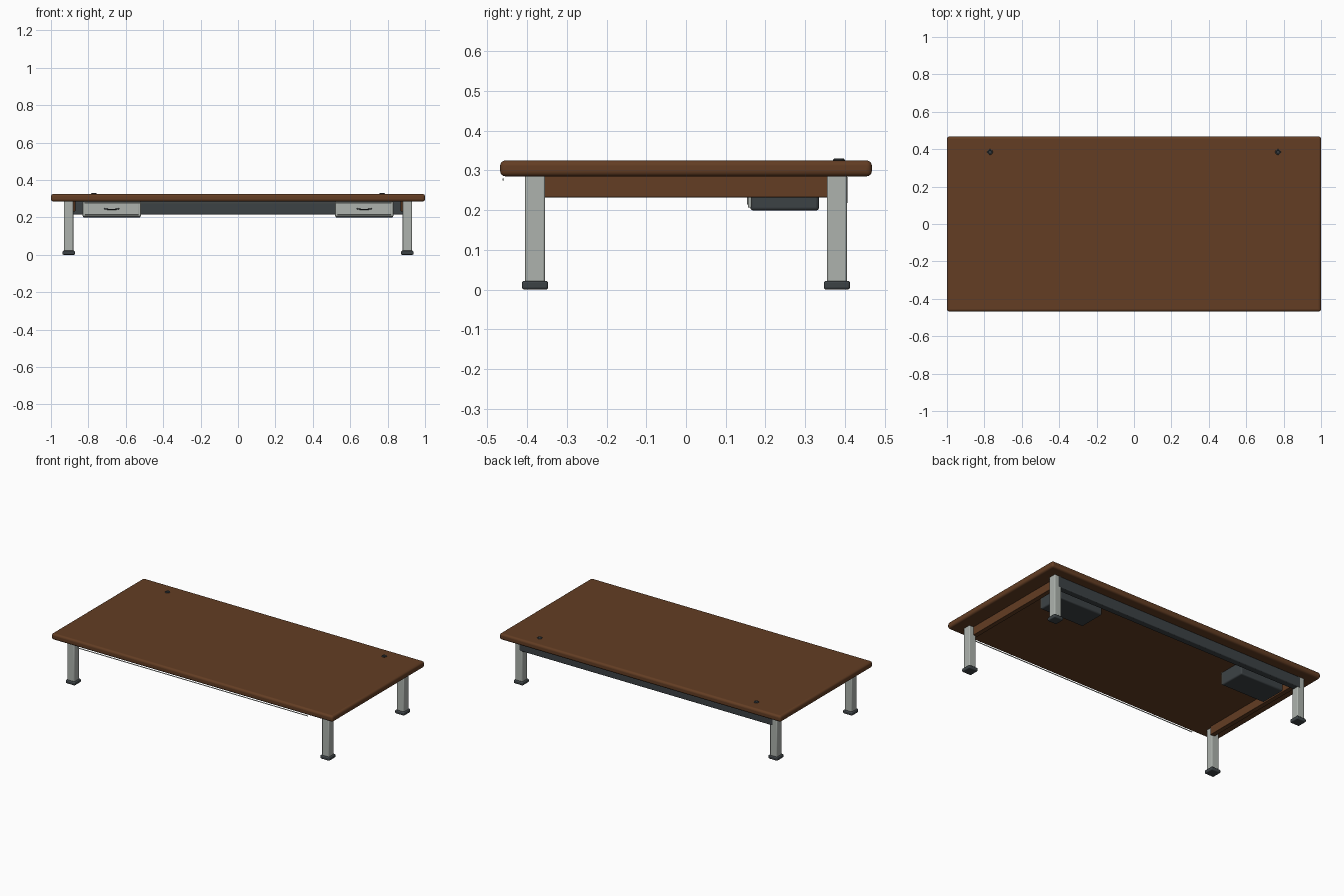
import bpy
import math

cube = bpy.data.objects.get("Cube")
if cube:
    bpy.data.objects.remove(cube, do_unlink=True)


def make_material(name, rgb):
    mat = bpy.data.materials.new(name)
    mat.use_nodes = True
    colour = (*rgb, 1)
    mat.diffuse_color = colour
    mat.node_tree.nodes["Principled BSDF"].inputs["Base Color"].default_value = colour
    return mat


wood = make_material("brown wood", (0.125, 0.047, 0.017))
metal = make_material("pale metal", (0.42, 0.45, 0.42))
dark = make_material("charcoal", (0.046, 0.055, 0.06))
glow = make_material("pale light", (0.75, 0.8, 0.75))


def finish(name, mat):
    obj = bpy.context.object
    obj.name = name
    obj.data.materials.append(mat)
    bpy.ops.object.shade_smooth_by_angle(angle=math.radians(40))
    return obj


def box(name, mat, x, y, z, bevel=0.0, segments=3):
    """Box between (low, high) limits on each axis, with rounded edges."""
    spans = (x, y, z)
    bpy.ops.mesh.primitive_cube_add(size=1, location=[(a + b) / 2 for a, b in spans])
    obj = bpy.context.object
    obj.scale = [b - a for a, b in spans]
    bpy.ops.object.transform_apply(location=False, rotation=False, scale=True)
    if bevel:
        mod = obj.modifiers.new("rounded edges", "BEVEL")
        mod.width = bevel
        mod.segments = segments
    return finish(name, mat)


def around(centre, half):
    return (centre - half, centre + half)


# Table top
box("table_top", wood, (-1, 1), (-0.468, 0.468), (0.285, 0.325), 0.013, 4)

# Light strip below the front edge
box("light_strip", glow, (-0.82, 0.82), around(-0.46, 0.002), around(0.277, 0.002))

# Cable tray between the back legs
box("cable_tray", dark, (-0.9, 0.9), (0.365, 0.407), (0.216, 0.285), 0.005)

for side, label in ((-1, "right"), (1, "left")):
    # Legs and feet
    for y, end in ((-0.38, "front"), (0.38, "back")):
        x = side * 0.905
        box(f"{end}_{label}_leg", metal, around(x, 0.025), around(y, 0.025), (0.015, 0.29), 0.005)
        box(f"{end}_{label}_foot", dark, around(x, 0.033), around(y, 0.033), (0, 0.022), 0.006)

    # Side rail
    box(f"{label}_rail", wood, around(side * 0.885, 0.015), (-0.36, 0.36), (0.232, 0.287), 0.002)

    # Drawer body, front and inset panel
    x = side * 0.675
    box(f"{label}_drawer_body", dark, around(x, 0.155), (0.162, 0.335), (0.199, 0.286), 0.008)
    box(f"{label}_drawer_front", metal, around(x, 0.156), (0.156, 0.165), (0.206, 0.284), 0.003)
    box(f"{label}_drawer_panel", metal, around(x, 0.143), (0.153, 0.158), (0.214, 0.276), 0.002)

    # Curved drawer handle
    curve = bpy.data.curves.new("handle_path", "CURVE")
    curve.dimensions = "3D"
    curve.bevel_depth = 0.003
    curve.bevel_resolution = 2
    curve.use_fill_caps = True
    spline = curve.splines.new("POLY")
    steps = 10
    spline.points.add(steps)
    for i, point in enumerate(spline.points):
        angle = math.pi * i / steps
        bow = math.sin(angle)
        point.co = (x - 0.038 * math.cos(angle), 0.153 - 0.012 * bow, 0.247 - 0.004 * bow, 1)
    handle = bpy.data.objects.new(f"{label}_drawer_handle", curve)
    bpy.context.collection.objects.link(handle)
    curve.materials.append(dark)

    # Cable grommet ring with a sunken disc
    bpy.ops.mesh.primitive_torus_add(location=(side * 0.77, 0.385, 0.326), major_radius=0.011,
                                     minor_radius=0.004, major_segments=24, minor_segments=8)
    finish(f"{label}_grommet_ring", dark)
    bpy.ops.mesh.primitive_cylinder_add(vertices=24, radius=0.009, depth=0.006,
                                        location=(side * 0.77, 0.385, 0.324))
    finish(f"{label}_grommet_plug", dark)
